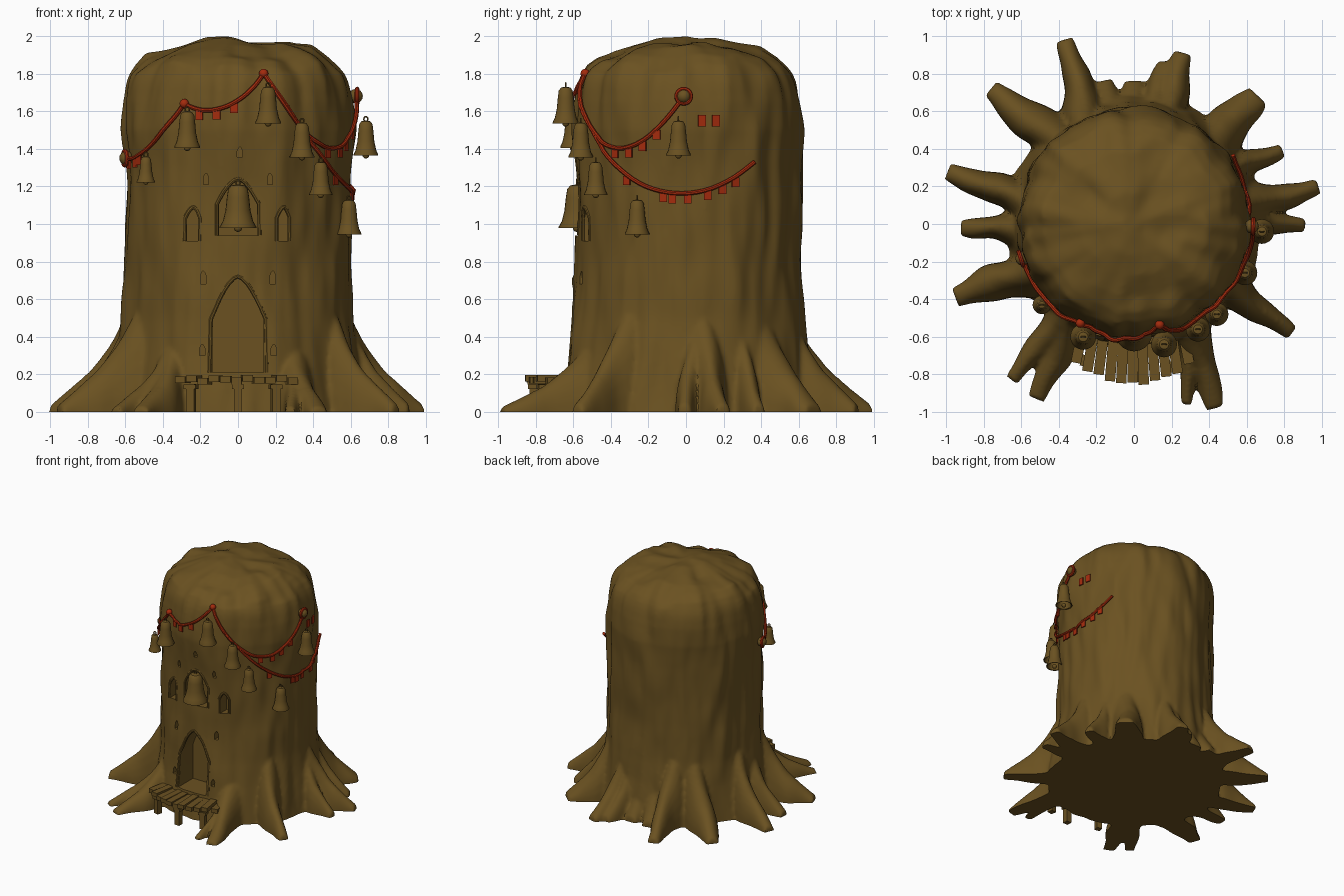
import bpy, bmesh, math
from mathutils import Vector, Matrix, noise

if "Cube" in bpy.data.objects:
    bpy.data.objects.remove(bpy.data.objects["Cube"])


def material(name, rgb):
    m = bpy.data.materials.new(name)
    m.use_nodes = True
    m.diffuse_color = (*rgb, 1)
    m.node_tree.nodes["Principled BSDF"].inputs["Base Color"].default_value = (*rgb, 1)
    return m


BROWN = material("bark_brown", (0.145, 0.083, 0.015))
RED = material("rope_red", (0.37, 0.024, 0.004))


def finish(name, bm, mat, smooth=True):
    bmesh.ops.recalc_face_normals(bm, faces=bm.faces)
    me = bpy.data.meshes.new(name)
    bm.to_mesh(me)
    bm.free()
    return place(name, me, mat, smooth)


def activate(ob):
    bpy.ops.object.select_all(action="DESELECT")
    ob.select_set(True)
    bpy.context.view_layer.objects.active = ob


def place(name, data, mat, smooth=True):
    ob = bpy.data.objects.new(name, data)
    bpy.context.collection.objects.link(ob)
    data.materials.append(mat)
    activate(ob)
    if smooth and ob.type == "MESH":
        bpy.ops.object.shade_smooth_by_angle(angle=math.radians(40))
    return ob


def interp(table, t):
    for (t0, v0), (t1, v1) in zip(table, table[1:]):
        if t <= t1:
            return v0 + (v1 - v0) * max(0, t - t0) / (t1 - t0)
    return table[-1][1]


def loft(bm, rings):
    """Bridge closed rings of points and cap both ends."""
    loops = [[bm.verts.new(p) for p in ring] for ring in rings]
    for a, b in zip(loops, loops[1:]):
        for i in range(len(a)):
            j = (i + 1) % len(a)
            bm.faces.new((a[i], a[j], b[j], b[i]))
    bm.faces.new(loops[0])
    bm.faces.new(loops[-1])


def box(bm, centre, size, turn=0):
    mat = Matrix.Translation(centre) @ Matrix.Rotation(turn, 4, "Z") @ Matrix.Diagonal((*size, 1))
    bmesh.ops.create_cube(bm, size=1, matrix=mat)


def ball(bm, centre, r):
    bmesh.ops.create_uvsphere(bm, u_segments=12, v_segments=8, radius=r,
                              matrix=Matrix.Translation(centre))


# Trunk surface: angle runs from the front (-y) towards +x
PROFILE = [(-0.08, 0.69), (0.1, 0.665), (0.3, 0.635), (0.5, 0.612), (0.8, 0.60),
           (1.2, 0.60), (1.5, 0.605), (1.65, 0.59), (1.75, 0.572), (1.8, 0.55)]


def radius(a, z):
    s, c = math.sin(a), math.cos(a)
    lump = noise.noise(Vector((3 * s, 3 * c, 1.4 * z)))
    fine = noise.noise(Vector((8 * s, 8 * c, 3 * z + 5)))
    rim = max(0, min(1, (z - 1.3) * 4)) * (abs(math.sin(6 * a + 1.5 * z)) * 0.02 - 0.006)
    return interp(PROFILE, z) + 0.022 * lump + 0.02 * fine + rim


def on_trunk(a, z, out=0.0):
    r = radius(a, z) + out
    return Vector((r * math.sin(a), 0.01 - r * math.cos(a), z))


body = bmesh.new()
N = 120
angles = [2 * math.pi * i / N for i in range(N)]
rings = [[on_trunk(a, -0.08 + 1.88 * k / 50) for a in angles] for k in range(51)]
# Domed, lumpy top
for shrink, rise in ((0.95, 0.04), (0.85, 0.085), (0.7, 0.12), (0.5, 0.155), (0.3, 0.175), (0.1, 0.18)):
    ring = []
    for a in angles:
        p = on_trunk(a, 1.8) * shrink
        bump = 0.04 * noise.noise(Vector((p.x * 4, p.y * 4, 9))) \
            + 0.02 * noise.noise(Vector((p.x * 9, p.y * 9, 2)))
        ring.append((p.x, p.y, 1.8 + rise + bump))
    rings.append(ring)
loft(body, rings)

# Roots: tip x, tip y, swing of the base in degrees, width factor
ROOTS = [(-0.37, 0.98, 6, 1.0), (0.26, 0.91, 0, 1.0), (0.17, 0.86, 3, 0.9),
         (0.66, 0.68, 0, 1.4), (0.79, 0.39, 4, 0.8), (0.98, 0.20, -6, 0.95),
         (0.91, -0.01, 8, 0.8), (0.84, -0.58, 3, 0.9), (0.43, -0.98, 11, 1.0),
         (0.28, -0.96, 23, 0.65), (-0.52, -0.93, -8, 1.0), (-0.65, -0.83, 0, 0.9),
         (-0.95, -0.39, 3, 1.2), (-0.92, -0.02, 4, 0.9), (-0.99, 0.28, 7, 1.0),
         (-0.76, 0.72, -5, 1.15), (0.0, 0.76, 0, 1.2), (-0.17, 0.76, 0, 1.2)]
HEIGHT = [(0, 0.75), (0.2, 0.57), (0.4, 0.37), (0.6, 0.225), (0.8, 0.13), (1, 0.04)]
WIDTH = [(0, 0.14), (0.4, 0.095), (0.8, 0.06), (1, 0.045)]
for k, (tx, ty, swing, wide) in enumerate(ROOTS):
    tip = Vector((tx, ty, 0))
    base = Matrix.Rotation(math.radians(swing), 3, "Z") @ tip.normalized() * 0.47
    side = Vector((-(tip - base).y, (tip - base).x, 0)).normalized()
    low = 0.65 if ty < -0.7 else 1.0
    rings = []
    for s in range(17):
        t = s / 16
        mid = base.lerp(tip, t) + side * 0.03 * math.sin(t * 7 + k) * (1 - t)
        gnarl = 1 + 0.25 * noise.noise(Vector((k * 3.3, t * 4, 0)))
        w, h = interp(WIDTH, t) * wide * gnarl, interp(HEIGHT, t) * low
        ring = []
        for i in range(13):
            b = math.pi * i / 12
            ring.append(mid + side * w * math.cos(b) + Vector((0, 0, h * math.sin(b))))
        ring += [mid - side * w - Vector((0, 0, 0.08)), mid + side * w - Vector((0, 0, 0.08))]
        rings.append(ring)
    loft(body, rings)
trunk = finish("trunk_with_roots", body, BROWN)


# Openings: x, bottom, width, height, depth (y of the back wall)
def arch(x, z, w, h):
    pts = [(x - w / 2, z), (x + w / 2, z)]
    rise = min(h * 0.45, w * 0.8)
    for i in range(13):
        u = 1 - i / 6
        pts.append((x + u * w / 2, z + h - rise + rise * (1 - abs(u) ** 1.7)))
    return pts


OPENINGS = [(0, 0.21, 0.27, 0.51, -0.42), (0, 0.94, 0.22, 0.30, -0.44)]
for s in (-1, 1):
    OPENINGS += [(s * 0.243, 0.91, 0.06, 0.18, -0.46), (s * 0.17, 1.21, 0.028, 0.06, -0.5),
                 (s * 0.185, 0.68, 0.03, 0.07, -0.5), (s * 0.19, 0.30, 0.03, 0.06, -0.5)]
OPENINGS.append((0.01, 1.355, 0.028, 0.055, -0.5))
cut = bmesh.new()
for x, z, w, h, back in OPENINGS:
    loft(cut, [[(px, y, pz) for px, pz in arch(x, z, w, h)] for y in (-0.9, back)])
box(cut, (0, 0, -0.5), (3, 3, 1))
cutter = finish("opening_cutter", cut, BROWN, False)
cutter.hide_render = True

mod = trunk.modifiers.new("skin", "REMESH")
mod.mode, mod.voxel_size = "VOXEL", 0.015
mod = trunk.modifiers.new("soften", "SMOOTH")
mod.factor, mod.iterations = 0.5, 3
mod = trunk.modifiers.new("openings", "BOOLEAN")
mod.operation, mod.object, mod.solver = "DIFFERENCE", cutter, "EXACT"
activate(trunk)
bpy.ops.object.convert(target="MESH")
bpy.data.objects.remove(cutter)
bpy.ops.object.shade_smooth_by_angle(angle=math.radians(40))


def tube(name, points, thick, mat, closed=False):
    cu = bpy.data.curves.new(name, "CURVE")
    cu.dimensions, cu.bevel_depth, cu.bevel_resolution = "3D", thick, 2
    cu.use_fill_caps = True
    sp = cu.splines.new("POLY")
    sp.points.add(len(points) - 1)
    sp.use_cyclic_u = closed
    for p, q in zip(sp.points, points):
        p.co = (*q, 1)
    place(name, cu, mat)
    bpy.ops.object.convert(target="MESH")
    bpy.ops.object.shade_smooth_by_angle(angle=math.radians(40))


# Bark surrounds on the larger openings
for name, (x, z, w, h, _) in zip(("door", "bell_window", "left_window", "right_window"),
                                 [OPENINGS[0], OPENINGS[1], OPENINGS[6], OPENINGS[2]]):
    edge = arch(x, z, w + 0.012, h)[1:] + [(x - w / 2 - 0.006, z)]
    tube(name + "_surround", [on_trunk(math.asin(px / 0.6), pz, -0.004) for px, pz in edge], 0.011, BROWN)

# Porch: gently fanned planks with a curved front, on posts
deck = bmesh.new()
for i in range(11):
    x = -0.295 + 0.0575 * i
    n = 0.008 * math.sin(i * 2.3)
    box(deck, (x * 0.95, -0.71 + 1.25 * x * x - n, 0.172 + n), (0.055, 0.28, 0.035), x * 0.7)
finish("porch_planks", deck, BROWN, False)
posts = bmesh.new()
for x, y in ((-0.25, -0.73), (0, -0.81), (0.2, -0.76)):
    box(posts, (x, y, 0.075), (0.045, 0.045, 0.15), x)
    box(posts, (x, y, 0.135), (0.065, 0.06, 0.025), x)
finish("porch_posts", posts, BROWN, False)


# Rope garland: start angle, start height, end angle, end height, sag, flag positions
def rope_point(span, t):
    a0, z0, a1, z1, sag = span
    a, z = math.radians(a0 + (a1 - a0) * t), z0 + (z1 - z0) * t - 4 * sag * t * (1 - t)
    return a, z, on_trunk(a, z, 0.016)


SPANS = [((-72, 1.35, -28, 1.64, 0.09), (0.06, 0.25, 0.34)),
         ((-28, 1.64, 14, 1.80, 0.10), (0.2, 0.42, 0.62)),
         ((14, 1.80, 88, 1.68, 0.335), (0.5, 0.62, 0.72, 0.82)),
         ((14, 1.80, 124, 1.33, 0.365), (0.4, 0.58, 0.62, 0.69, 0.78, 0.85, 0.91))]
flags = bmesh.new()
for k, (span, spots) in enumerate(SPANS):
    tube("rope_span_%d" % (k + 1), [rope_point(span, i / 30)[2] for i in range(31)], 0.012, RED)
    for t in spots:
        a, z, p = rope_point(span, t)
        box(flags, p - Vector((0, 0, 0.03)), (0.04, 0.009, 0.05), a)
for deg in (97, 104):
    box(flags, on_trunk(math.radians(deg), 1.55, 0.012), (0.04, 0.009, 0.06), math.radians(deg))
finish("rope_flags", flags, RED, False)

# Small knots, and wooden pegs wrapped by a loop of rope at the outer ends
knots = bmesh.new()
for deg, z in ((-28, 1.64), (14, 1.80)):
    ball(knots, on_trunk(math.radians(deg), z, 0.014), 0.025)
finish("rope_knots", knots, RED)
pegs = bmesh.new()
for name, deg, z in (("right", -72, 1.35), ("left", 88, 1.68)):
    peg, turn = on_trunk(math.radians(deg), z, 0.022), math.radians(deg)
    ball(pegs, peg, 0.038)
    tube(name + "_peg_loop",
         [peg + Vector((0.038 * math.cos(b) * math.cos(turn) + 0.008 * math.sin(turn),
                        0.038 * math.cos(b) * math.sin(turn) - 0.008 * math.cos(turn),
                        0.038 * math.sin(b))) for b in angles[::6]], 0.012, RED, True)
finish("rope_pegs", pegs, BROWN)

# Bells: outer wall, lip, hollow inside, clapper and hanging loop
BELL = [(0.02, 1), (0.15, 0.98), (0.22, 0.9), (0.25, 0.72), (0.28, 0.45), (0.34, 0.22),
        (0.41, 0.1), (0.41, 0.07), (0.36, 0.08), (0.24, 0.3), (0.18, 0.75), (0.02, 0.85)]


def bell(name, x, y, top, h, fat=0.8):
    bm = bmesh.new()
    foot = Vector((x, y, top - h))
    loft(bm, [[foot + Vector((r * fat * h * math.cos(a), r * fat * h * math.sin(a), z * h))
               for a in angles[::6]] for r, z in BELL])
    ball(bm, foot + Vector((0, 0, 0.08 * h)), 0.09 * h)
    finish(name, bm, BROWN)
    tube(name + "_loop", [foot + Vector((0.011 * math.cos(a), 0, h + 0.008 + 0.013 * math.sin(a)))
                          for a in angles[::10]], 0.004, BROWN, True)


BELLS = [(-0.49, -0.43, 1.36, 0.15), (-0.27, -0.60, 1.60, 0.21), (0.16, -0.64, 1.73, 0.21),
         (0.34, -0.56, 1.54, 0.20), (0.44, -0.48, 1.33, 0.19), (0.59, -0.26, 1.13, 0.20),
         (0.68, -0.04, 1.55, 0.20)]
for k, spec in enumerate(BELLS):
    bell("hanging_bell_%d" % (k + 1), *spec)
bell("window_bell", 0, -0.58, 1.21, 0.25, 0.95)
